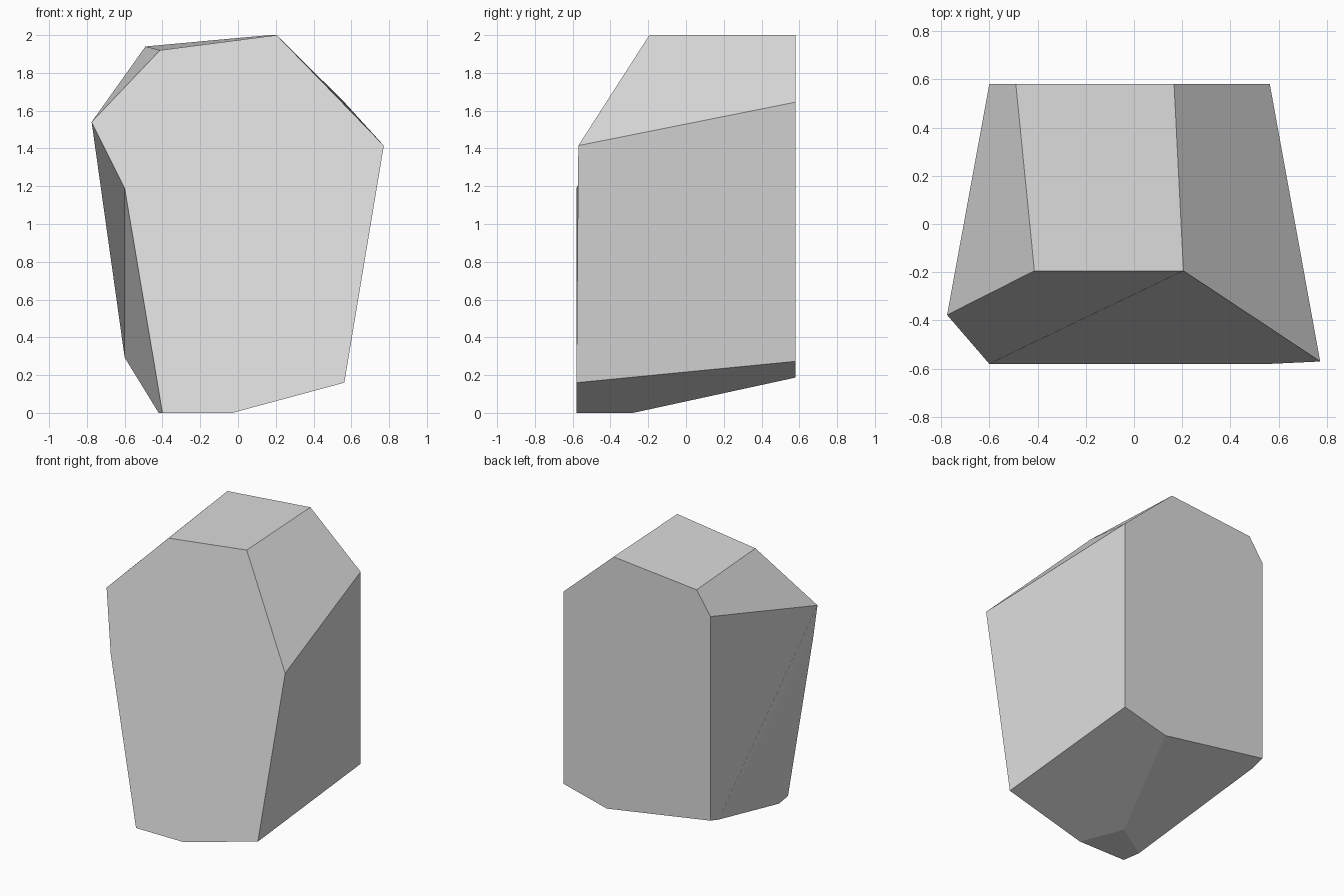
import bpy
import bmesh
from mathutils import Vector

cube = bpy.data.objects.get("Cube")
if cube:
    bpy.data.objects.remove(cube, do_unlink=True)

# Corners of the cut boulder
corners = {
    "crown_r": (-0.413, -0.194, 1.92), "crown_l": (0.205, -0.194, 2.0),
    "crown_back_l": (0.166, 0.58, 2.0), "crown_back_r": (-0.49, 0.58, 1.94),
    "shoulder_r": (-0.775, -0.377, 1.54), "shoulder_l": (0.772, -0.57, 1.415),
    "back_top_r": (-0.6, 0.58, 1.778), "back_top_l": (0.563, 0.58, 1.645),
    "back_low_r": (-0.6, 0.58, 0.32), "back_low_l": (0.563, 0.58, 0.273),
    "back_toe": (0.22, 0.58, 0.187), "heel": (-0.6, 0.49, 0.293),
    "front_r": (-0.6, -0.58, 1.19), "front_low_l": (0.563, -0.58, 0.16),
    "foot_l": (-0.03, -0.58, 0), "foot_r": (-0.4, -0.58, 0),
    "foot_back_r": (-0.42, -0.45, 0), "foot_back_l": (-0.15, -0.28, 0),
}

# Front fans out from the crown corner to each lower corner
front_rim = ["shoulder_l", "front_low_l", "foot_l", "foot_r", "front_r"]
front = [f"crown_l {a} {b}" for a, b in zip(front_rim, front_rim[1:])]
front.append("crown_l front_r shoulder_r crown_r")

# Facets: each group of faces is shaded as one flat plane
facets = [
    front,
    ["crown_r crown_l crown_back_l crown_back_r"],
    ["shoulder_r back_top_r crown_back_r crown_r"],
    ["crown_l crown_back_l back_top_l shoulder_l"],
    ["shoulder_l back_top_l back_low_l front_low_l"],
    ["back_top_l crown_back_l crown_back_r back_top_r back_low_r back_toe back_low_l"],
    ["shoulder_r back_top_r back_low_r heel", "shoulder_r heel front_r"],
    ["front_r heel foot_back_r foot_r"],
    ["front_low_l back_low_l back_toe foot_back_l foot_l"],
    ["back_toe back_low_r heel foot_back_r foot_back_l"],
    ["foot_l foot_back_l foot_back_r foot_r"],
]

bm = bmesh.new()
verts = {name: bm.verts.new(co) for name, co in corners.items()}
group_of = []
for index, group in enumerate(facets):
    for names in group:
        face = bm.faces.new([verts[n] for n in names.split()])
        face.smooth = True
        group_of.append(index)
bmesh.ops.recalc_face_normals(bm, faces=bm.faces[:])
mesh = bpy.data.meshes.new("boulder")
bm.to_mesh(mesh)
bm.free()

# One shared normal per facet keeps every facet evenly flat
totals = [Vector() for _ in facets]
for poly in mesh.polygons:
    totals[group_of[poly.index]] += poly.normal * poly.area
loop_normals = [None] * len(mesh.loops)
for poly in mesh.polygons:
    for loop in poly.loop_indices:
        loop_normals[loop] = totals[group_of[poly.index]].normalized()
mesh.normals_split_custom_set(loop_normals)

# Plain stone colour
stone = bpy.data.materials.new("grey_stone")
stone.use_nodes = True
colour = (0.71, 0.71, 0.71, 1)
stone.diffuse_color = colour
stone.node_tree.nodes["Principled BSDF"].inputs["Base Color"].default_value = colour
mesh.materials.append(stone)

boulder = bpy.data.objects.new("boulder", mesh)
bpy.context.collection.objects.link(boulder)
